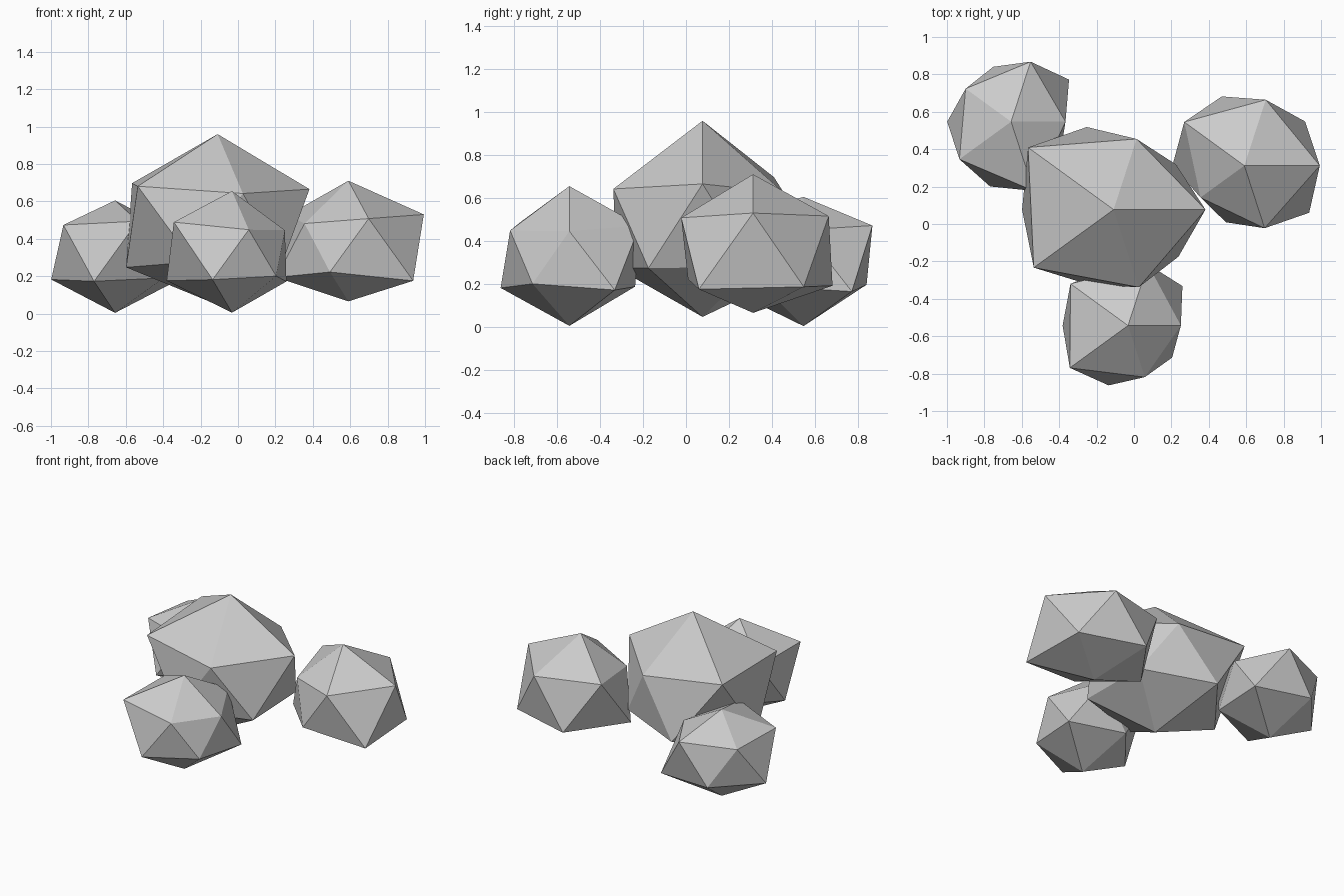
import bpy
import bmesh
from math import atan2, degrees

cube = bpy.data.objects.get("Cube")
if cube:
    bpy.data.objects.remove(cube, do_unlink=True)

# One plain stone colour
STONE = (0.6, 0.6, 0.6, 1.0)
stone = bpy.data.materials.new("grey stone")
stone.use_nodes = True
stone.diffuse_color = STONE
stone.node_tree.nodes["Principled BSDF"].inputs["Base Color"].default_value = STONE

SQUASH = 0.853  # boulders are slightly flattened


def boulder(name, centre, bottom, lower, upper, top):
    """Irregular icosahedron: every corner is pushed out to its own radius.
    Rings are listed anticlockwise, lower from 36 degrees, upper from 0."""
    bm = bmesh.new()
    bmesh.ops.create_icosphere(bm, subdivisions=1, radius=1)
    for v in bm.verts:
        v.co.normalize()
        if abs(v.co.z) > 0.9:
            radius = top if v.co.z > 0 else bottom
        else:
            angle = degrees(atan2(v.co.y, v.co.x))
            if v.co.z > 0:
                radius = upper[round(angle / 72) % 5]
            else:
                radius = lower[round((angle - 36) / 72) % 5]
        v.co *= radius
        v.co.z *= SQUASH
    mesh = bpy.data.meshes.new(name)
    bm.to_mesh(mesh)
    bm.free()
    mesh.materials.append(stone)
    obj = bpy.data.objects.new(name, mesh)
    obj.location = centre
    bpy.context.collection.objects.link(obj)


# Large middle boulder
boulder("main_boulder", (-0.109, 0.077, 0.456), 0.48,
        (0.46, 0.519, 0.547, 0.472, 0.479),
        (0.549, 0.444, 0.632, 0.59, 0.488), 0.59)

# Smaller boulders around it
boulder("front_boulder", (-0.032, -0.543, 0.325), 0.375,
        (0.402, 0.36, 0.391, 0.376, 0.326),
        (0.316, 0.385, 0.425, 0.43, 0.324), 0.387)
boulder("left_boulder", (0.59, 0.312, 0.358), 0.343,
        (0.449, 0.435, 0.43, 0.356, 0.479),
        (0.451, 0.414, 0.444, 0.324, 0.393), 0.413)
boulder("back_right_boulder", (-0.657, 0.547, 0.328), 0.38,
        (0.428, 0.345, 0.382, 0.407, 0.36),
        (0.325, 0.377, 0.336, 0.382, 0.435), 0.325)
